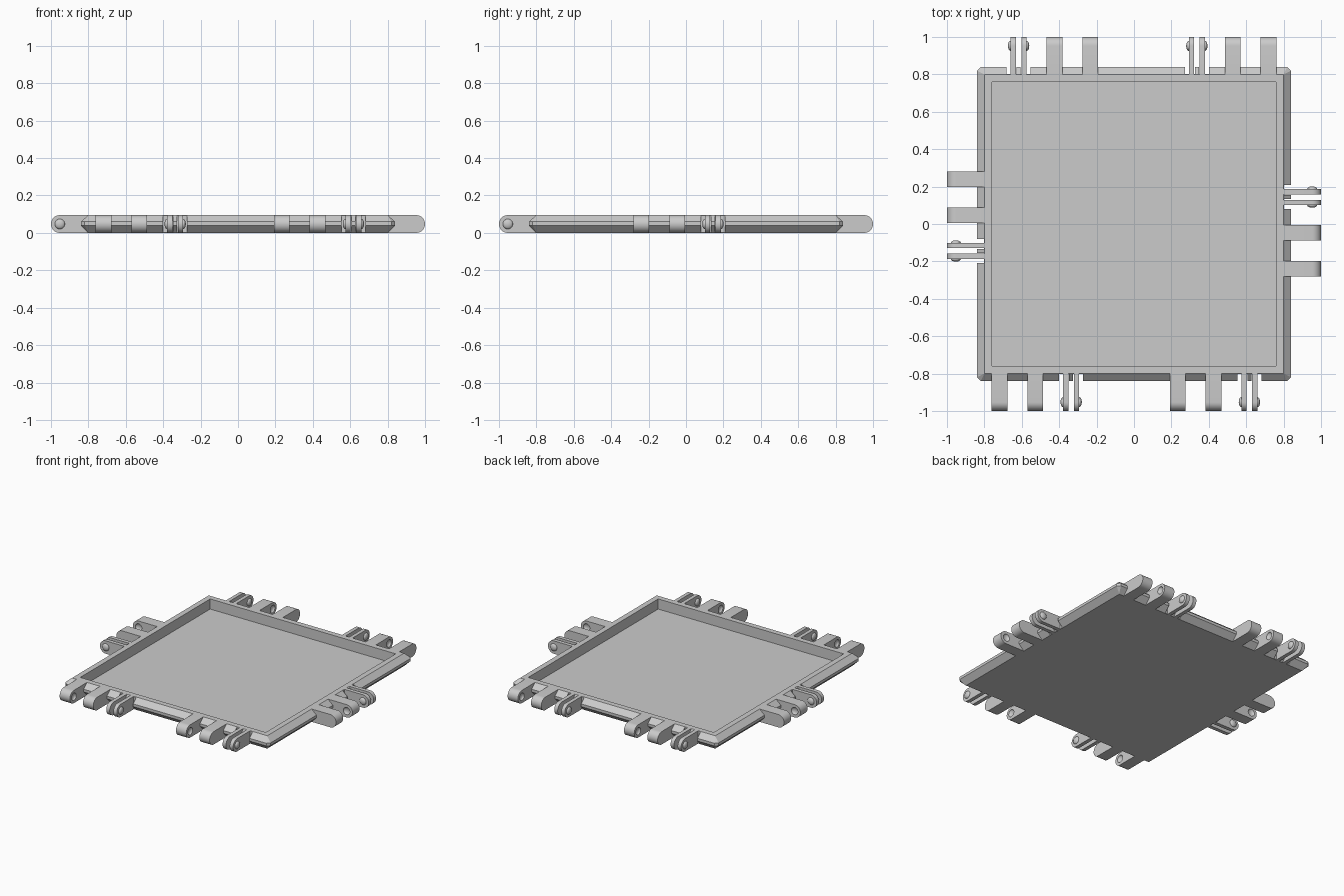
import bpy, bmesh, math
from mathutils import Matrix, Vector

cube = bpy.data.objects.get("Cube")
if cube:
    bpy.data.objects.remove(cube, do_unlink=True)

H = 0.095            # overall thickness
EDGE = 0.80          # half width of the flat top and bottom
RIM = 0.84           # half width at the rim's widest band
PITCH = 0.1915       # spacing between hinge parts

gray = bpy.data.materials.new("light_gray")
gray.use_nodes = True
color = (0.6, 0.6, 0.6, 1)
gray.diffuse_color = color
gray.node_tree.nodes["Principled BSDF"].inputs["Base Color"].default_value = color


def make_object(name, bm):
    bmesh.ops.recalc_face_normals(bm, faces=bm.faces)
    mesh = bpy.data.meshes.new(name)
    bm.to_mesh(mesh)
    bm.free()
    mesh.materials.append(gray)
    obj = bpy.data.objects.new(name, mesh)
    bpy.context.collection.objects.link(obj)
    return obj


def cut(obj, cutter):
    """Subtract the cutter and bake the result."""
    cutter.hide_render = True
    mod = obj.modifiers.new("cut", 'BOOLEAN')
    mod.operation = 'DIFFERENCE'
    mod.solver = 'EXACT'
    mod.object = cutter
    deps = bpy.context.evaluated_depsgraph_get()
    mesh = bpy.data.meshes.new_from_object(obj.evaluated_get(deps))
    obj.modifiers.clear()
    obj.data = mesh
    bpy.data.objects.remove(cutter, do_unlink=True)


def smooth(obj):
    bpy.ops.object.select_all(action='DESELECT')
    obj.select_set(True)
    bpy.context.view_layer.objects.active = obj
    bpy.ops.object.shade_smooth_by_angle(angle=math.radians(35))


def add_box(bm, lo, hi, turn):
    lo, hi = Vector(lo), Vector(hi)
    size = Matrix.Diagonal((hi - lo).to_4d())
    size[3][3] = 1
    bmesh.ops.create_cube(bm, size=1, matrix=turn @ Matrix.Translation((lo + hi) / 2) @ size)


def add_arm(bm, u0, u1, turn):
    """Bar leaving the front edge with a fully rounded end."""
    r = H / 2
    profile = [(-EDGE, 0), (-EDGE, H)]
    for i in range(17):
        a = math.pi * (0.5 - i / 16)
        profile.append((-(1 - r) - r * math.cos(a), r + r * math.sin(a)))
    face = bm.faces.new([bm.verts.new(turn @ Vector((u0, y, z))) for y, z in profile])
    new = bmesh.ops.extrude_face_region(bm, geom=[face])["geom"]
    shift = turn.to_3x3() @ Vector((u1 - u0, 0, 0))
    bmesh.ops.translate(bm, verts=[v for v in new if isinstance(v, bmesh.types.BMVert)], vec=shift)


def add_bump(bm, u, turn):
    """Flattened ball on the hinge axis."""
    place = Matrix.Translation((u, -(1 - H / 2), H / 2))
    lie = Matrix.Rotation(math.pi / 2, 4, 'Y')
    bmesh.ops.create_uvsphere(bm, u_segments=20, v_segments=12, radius=1,
                              matrix=turn @ place @ Matrix.Diagonal((0.014, 0.027, 0.027, 1)) @ lie)


# Tray: rings lofted from the bottom, round the rim and down into the recess
def ring(bm, half, corner, z):
    pts = []
    for i in range(4):
        rot = Matrix.Rotation(i * math.pi / 2, 3, 'Z')
        pts += [rot @ Vector((half, half - corner, z)), rot @ Vector((half - corner, half, z))]
    return [bm.verts.new(p) for p in pts]


bm = bmesh.new()
rings = [ring(bm, *spec) for spec in (
    (EDGE, 0, 0), (RIM, 0.02, 0.04), (RIM, 0.02, 0.06),
    (EDGE, 0, H), (0.76, 0, H), (0.76, 0, 0.02))]
for a, b in zip(rings, rings[1:]):
    for i in range(8):
        j = (i + 1) % 8
        bm.faces.new((a[i], a[j], b[j], b[i]))
bm.faces.new(rings[0])
bm.faces.new(rings[-1])
bmesh.ops.remove_doubles(bm, verts=bm.verts, dist=0.0001)
tray = make_object("tray", bm)

# Hinge sets: clip centres along each side, repeated by half turn
sides = [("front", 0, (-0.336, 0.617)), ("right", 1, (0.144,)),
         ("back", 2, (-0.336, 0.617)), ("left", 3, (0.144,))]
notches = bmesh.new()
for side, quarter, clips in sides:
    turn = Matrix.Rotation(quarter * math.pi / 2, 4, 'Z')
    for n, c in enumerate(clips, 1):
        # Two solid lugs with dimples on their facing sides
        for label, u, inner in (("outer", c - 2 * PITCH, 1), ("inner", c - PITCH, -1)):
            bm = bmesh.new()
            add_arm(bm, u - 0.042, u + 0.042, turn)
            lug = make_object(f"{side}_{label}_lug_{n}", bm)
            bm = bmesh.new()
            add_bump(bm, u + inner * 0.042, turn)
            cut(lug, make_object("dimple_cutter", bm))
            smooth(lug)
        # Springy clip: two thin prongs with bumps on the outside
        for label, s in (("first", -1), ("second", 1)):
            bm = bmesh.new()
            add_arm(bm, *sorted((c + s * 0.015, c + s * 0.043)), turn)
            smooth(make_object(f"{side}_{label}_prong_{n}", bm))
            bm = bmesh.new()
            add_bump(bm, c + s * 0.043, turn)
            smooth(make_object(f"{side}_{label}_bump_{n}", bm))
            # Clearance in the rim beside the prong
            u0, u1 = sorted((c + s * 0.011, c + s * 0.064))
            add_box(notches, (u0, -0.9, -0.02), (u1, -0.803, 0.12), turn)
cut(tray, make_object("notch_cutter", notches))
